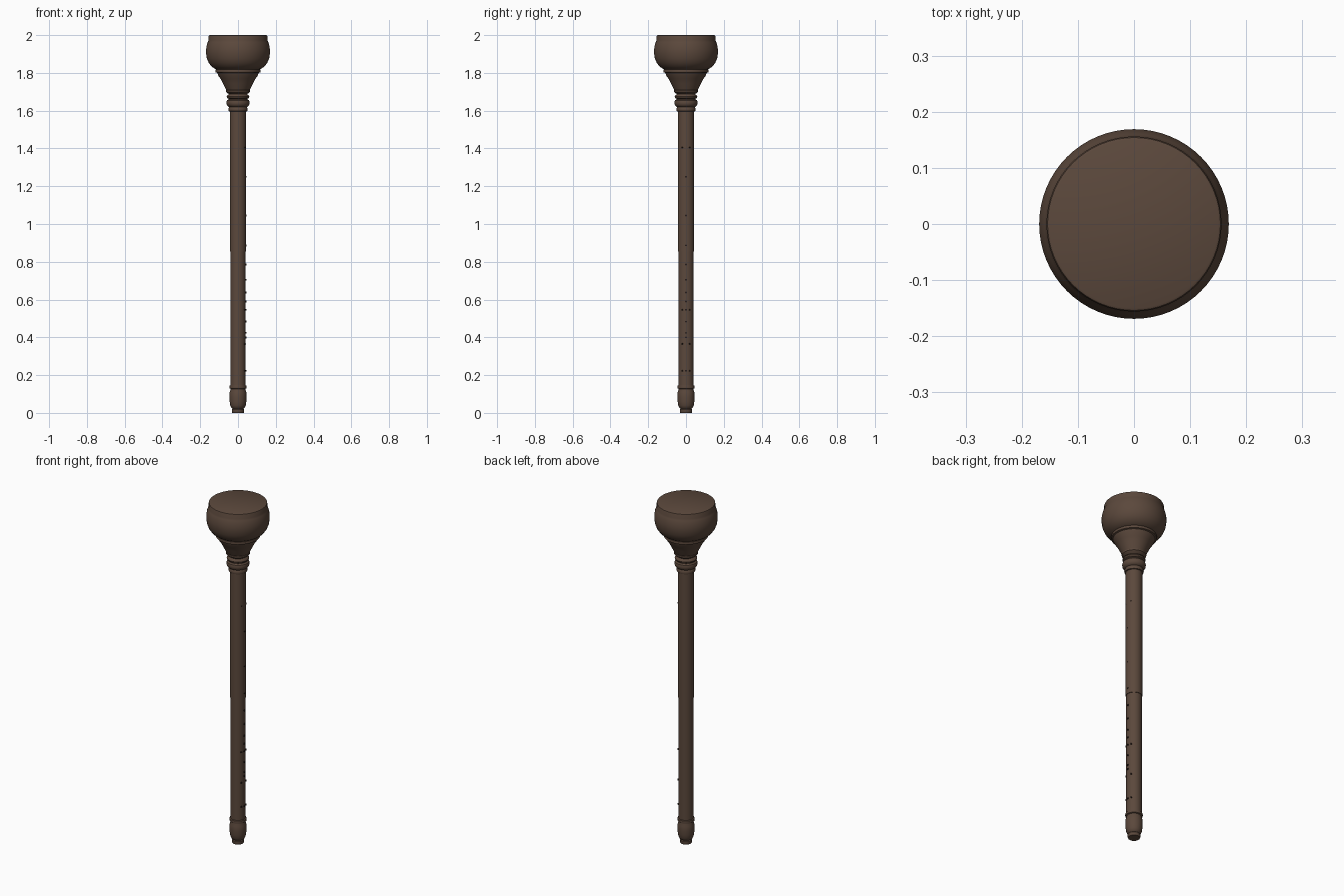
import bpy, bmesh, math
from mathutils import Matrix

if "Cube" in bpy.data.objects:
    bpy.data.objects.remove(bpy.data.objects["Cube"])

def material(name, rgb):
    m = bpy.data.materials.new(name)
    m.diffuse_color = (*rgb, 1)
    m.use_nodes = True
    m.node_tree.nodes["Principled BSDF"].inputs["Base Color"].default_value = m.diffuse_color
    return m

wood = material("dark brown wood", (0.105, 0.065, 0.045))
dark = material("near black inlay", (0.02, 0.012, 0.009))

def finish(name, bm, mat):
    bmesh.ops.recalc_face_normals(bm, faces=bm.faces)
    me = bpy.data.meshes.new(name)
    bm.to_mesh(me)
    bm.free()
    me.materials.append(mat)
    ob = bpy.data.objects.new(name, me)
    bpy.context.collection.objects.link(ob)
    bpy.ops.object.select_all(action='DESELECT')
    bpy.context.view_layer.objects.active = ob
    ob.select_set(True)
    bpy.ops.object.shade_smooth_by_angle(angle=math.radians(35))
    return ob

def lathe(name, profile, n=64):
    """Spin (radius, height) points around z and cap both ends."""
    bm = bmesh.new()
    rings = [[bm.verts.new((r * math.cos(2 * math.pi * i / n),
                            r * math.sin(2 * math.pi * i / n), z))
              for i in range(n)] for r, z in profile]
    for a, b in zip(rings, rings[1:]):
        for i in range(n):
            j = (i + 1) % n
            bm.faces.new((a[i], a[j], b[j], b[i]))
    bm.faces.new(rings[0])
    bm.faces.new(rings[-1])
    return finish(name, bm, wood)

# Turned foot with bulb and ring
lathe("foot", [(.031, 0), (.033, .004), (.033, .018), (.029, .022), (.036, .028),
               (.041, .04), (.044, .06), (.045, .085), (.044, .11), (.039, .124),
               (.039, .127), (.045, .13), (.046, .137), (.045, .144), (.039, .147)])
# Two-stage shaft, slightly thicker above
lathe("lower_shaft", [(.0405, .14), (.0405, .86)])
lathe("upper_shaft", [(.0435, .855), (.0435, 1.605)])
# Collar rings between shaft and head
lathe("collar", [(.042, 1.595), (.049, 1.597), (.051, 1.605), (.049, 1.615),
                 (.046, 1.619), (.054, 1.623), (.060, 1.632), (.062, 1.643),
                 (.059, 1.654), (.051, 1.660), (.051, 1.663), (.058, 1.667),
                 (.060, 1.674), (.056, 1.682), (.048, 1.687), (.055, 1.692),
                 (.064, 1.700), (.064, 1.708), (.058, 1.712)])
# Flared cone and rim under the bowl
lathe("flare", [(.060, 1.705), (.068, 1.72), (.080, 1.745), (.092, 1.768),
                (.104, 1.785), (.110, 1.800), (.118, 1.803), (.120, 1.810),
                (.118, 1.817), (.108, 1.820)])
# Rounded bowl with flat top
lathe("bowl", [(.105, 1.815), (.121, 1.821), (.140, 1.834), (.155, 1.853),
               (.165, 1.877), (.169, 1.905), (.169, 1.925), (.165, 1.948),
               (.160, 1.963), (.156, 1.972), (.156, 1.994), (.154, 1.998), (.150, 2.0)])

# Dot inlays along the +x side: height -> sideways offsets
bm = bmesh.new()
single = [1.25, 1.045, .887, .785, .705, .637, .59, .483, .424, .40]
rows = [(z, (0,)) for z in single]
rows += [(z, (-.021, .021)) for z in (1.405, .365)]
rows += [(z, (-.021, 0, .021)) for z in (.546, .223)]
for z, offsets in rows:
    for y in offsets:
        a = math.asin(y / .0435)
        place = (Matrix.Translation((0, 0, z)) @ Matrix.Rotation(a, 4, 'Z')
                 @ Matrix.Translation((.041, 0, 0)) @ Matrix.Rotation(math.pi / 2, 4, 'Y'))
        bmesh.ops.create_cone(bm, cap_ends=True, segments=12, radius1=.005,
                              radius2=.005, depth=.007, matrix=place)
finish("dot_inlays", bm, dark)
